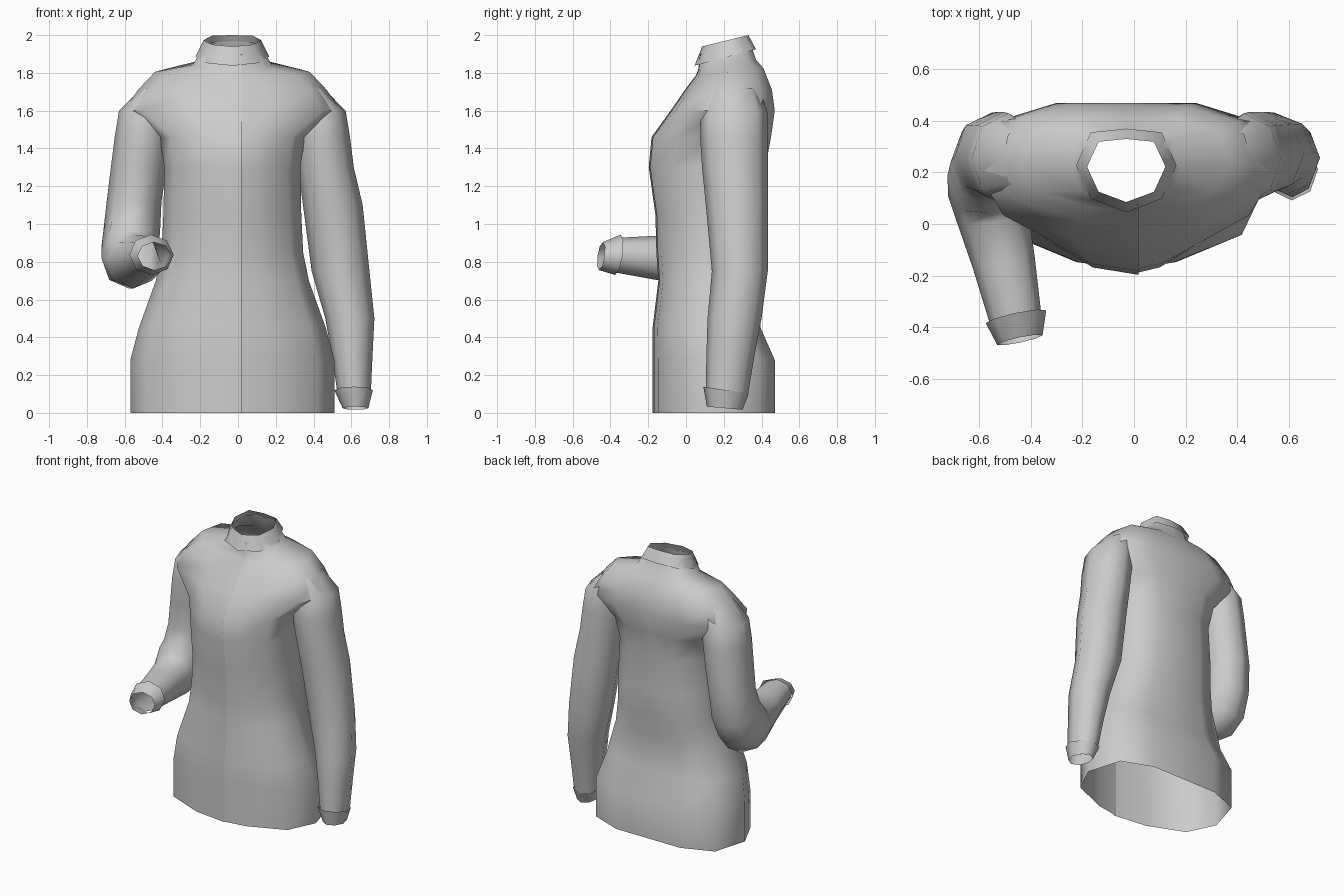
import bpy
from math import sin, cos, tau, radians
from mathutils import Vector, Matrix

cube = bpy.data.objects.get("Cube")
if cube:
    bpy.data.objects.remove(cube)

cloth = bpy.data.materials.new("grey cloth")
cloth.use_nodes = True
GREY = (0.6, 0.6, 0.6, 1)
cloth.diffuse_color = GREY
cloth.node_tree.nodes["Principled BSDF"].inputs["Base Color"].default_value = GREY

MID = -0.03  # centre line of the garment


def loft(name, rings, closed=True):
    """Skin a list of rings, bottom ring first."""
    n = len(rings[0])
    verts = [p for ring in rings for p in ring]
    faces = []
    for r in range(len(rings) - 1):
        for i in range(n if closed else n - 1):
            j = (i + 1) % n
            faces.append((r * n + i, r * n + j, (r + 1) * n + j, (r + 1) * n + i))
    mesh = bpy.data.meshes.new(name)
    mesh.from_pydata(verts, [], faces)
    mesh.materials.append(cloth)
    obj = bpy.data.objects.new(name, mesh)
    bpy.context.collection.objects.link(obj)
    bpy.ops.object.select_all(action='DESELECT')
    obj.select_set(True)
    bpy.context.view_layer.objects.active = obj
    bpy.ops.object.shade_smooth_by_angle(angle=radians(70))


def oval(x, y, z, rx, ry, pitch=0, yaw=0, sides=8):
    """Sleeve ring; pitch swings the sleeve forward, yaw turns it sideways."""
    turn = Matrix.Rotation(radians(yaw), 3, 'Z') @ Matrix.Rotation(radians(-pitch), 3, 'X')
    return [Vector((x, y, z)) + turn @ Vector((rx * cos(tau * i / sides), ry * sin(tau * i / sides), 0))
            for i in range(sides)]


# Body: half outline as (width fraction, depth fraction), swept up the torso
HALF = [(0.36, 0.035), (0.83, 0.2), (1, 0.5), (0.87, 0.87), (0.47, 1)]
LAP = 0.04  # front opening sits off centre, one edge lapping over the other


def body_ring(z, half_width, front, back, tilt=0):
    outline = [(LAP / half_width, 0)] + HALF + [(0, 1)] + [(-f, t) for f, t in reversed(HALF)]
    outline.append((LAP * 1.2 / half_width, -0.012))
    return [(MID + f * half_width, front + t * (back - front), z + t * tilt) for f, t in outline]


# height, half width, front, back, rise towards the back
BODY = [
    (0, 0.54, -0.17, 0.47), (0.28, 0.54, -0.17, 0.47), (0.45, 0.495, -0.17, 0.395),
    (0.7, 0.405, -0.14, 0.40), (0.85, 0.375, -0.15, 0.42), (1.05, 0.365, -0.155, 0.43),
    (1.3, 0.36, -0.19, 0.42), (1.46, 0.385, -0.175, 0.45), (1.6, 0.575, -0.075, 0.47),
    (1.71, 0.5, 0.0, 0.455), (1.785, 0.41, 0.055, 0.41, 0.04),
    (1.815, 0.21, 0.068, 0.37, 0.055), (1.9, 0.155, 0.078, 0.34, 0.065)]
loft("jacket_body", [body_ring(*row) for row in BODY], closed=False)


# Standing collar, tilted up at the back
def collar_ring(z, rx, front, back, rise):
    ring = []
    for i in range(8):
        a = tau * i / 8
        t = min((1 + sin(a)) * 0.56, 1)
        ring.append((MID + rx * cos(a), front + t * (back - front), z + t * rise))
    return ring


loft("collar", [collar_ring(1.838, 0.195, 0.045, 0.37, 0.087),
                collar_ring(1.94, 0.152, 0.085, 0.33, 0.06)])

# Upper sleeves, shared by both sides, tucked under the shoulder of the body
UPPER = [
    (0.495, 0.26, 1.3, 0.148, 0.175), (0.475, 0.255, 1.46, 0.148, 0.18),
    (0.458, 0.255, 1.6, 0.142, 0.175), (0.4, 0.255, 1.72, 0.08, 0.13)]


def upper(side):
    return [oval(MID + side * x, y, z, rx, ry) for x, y, z, rx, ry in UPPER]


# Left sleeve hangs straight
left = [
    (0.615, 0.215, 0.1, 0.088, 0.112, 8), (0.605, 0.235, 0.3, 0.107, 0.127),
    (0.592, 0.257, 0.5, 0.13, 0.143), (0.543, 0.285, 0.75, 0.153, 0.148),
    (0.502, 0.27, 1.1, 0.158, 0.165)]
loft("left_sleeve", [oval(*row) for row in left] + upper(1))
loft("left_cuff", [oval(0.622, 0.205, 0.025, 0.068, 0.095, 5),
                   oval(0.612, 0.212, 0.12, 0.102, 0.122, 9)])

# Right sleeve bends forward at the elbow
right = [
    (-0.456, -0.385, 0.836, 0.1, 0.09, 94, 12), (-0.505, -0.15, 0.82, 0.122, 0.118, 88, 12),
    (-0.55, 0.03, 0.8, 0.14, 0.143, 80, 8), (-0.57, 0.12, 0.815, 0.152, 0.178, 62, 4),
    (-0.572, 0.19, 0.87, 0.152, 0.198, 42), (-0.562, 0.24, 0.97, 0.15, 0.178, 20),
    (-0.55, 0.265, 1.12, 0.145, 0.168)]
loft("right_sleeve", [oval(*row) for row in right] + upper(-1))
loft("right_cuff", [oval(-0.443, -0.45, 0.83, 0.09, 0.075, 98, 12),
                    oval(-0.458, -0.36, 0.837, 0.12, 0.108, 98, 12)])
